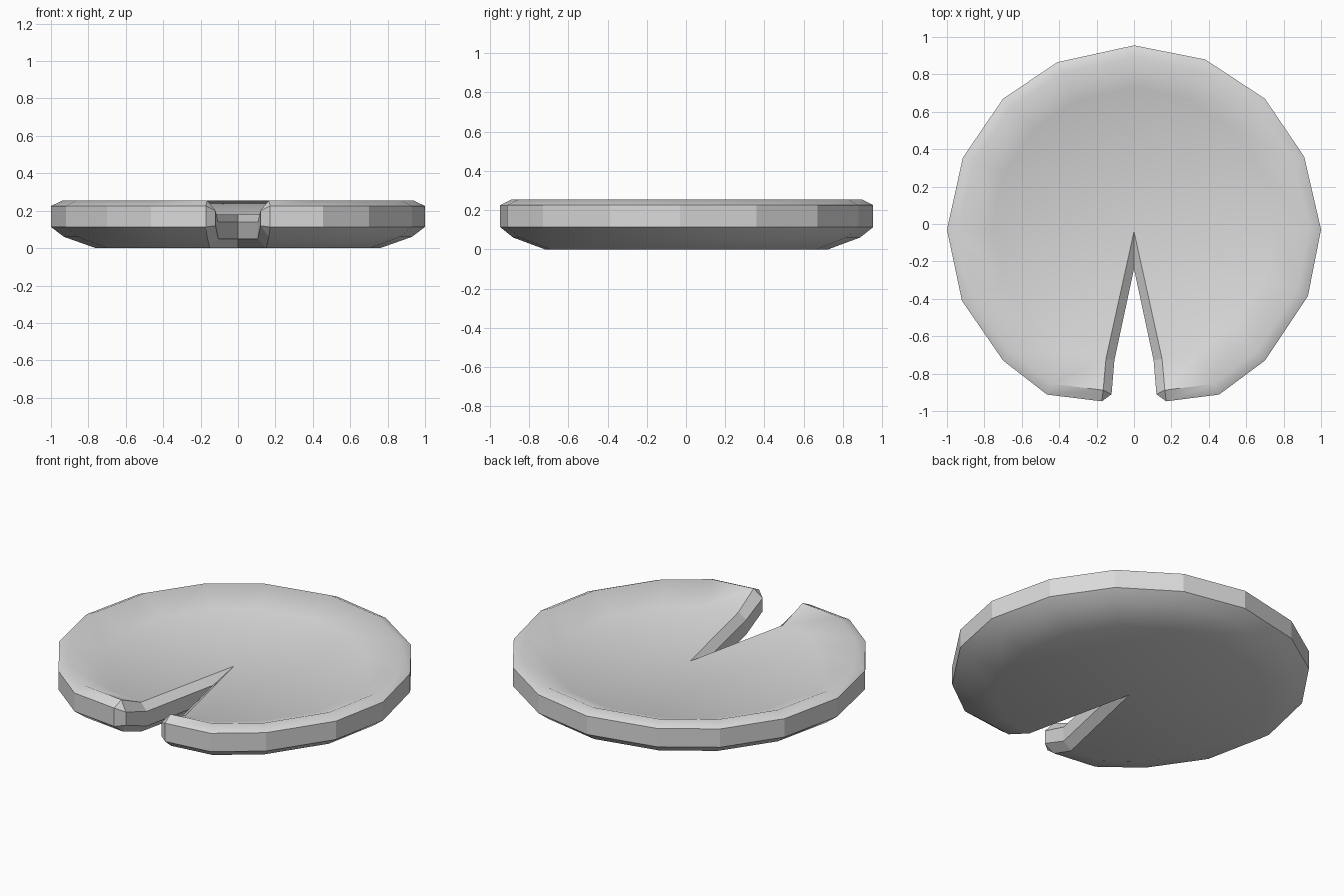
import bpy
import bmesh
import math

cube = bpy.data.objects.get("Cube")
if cube:
    bpy.data.objects.remove(cube, do_unlink=True)

# Plain grey material
grey = bpy.data.materials.new("light_grey")
grey.use_nodes = True
colour = (0.7, 0.7, 0.7, 1)
grey.diffuse_color = colour
grey.node_tree.nodes["Principled BSDF"].inputs["Base Color"].default_value = colour

# Rim outline, running round the back from one notch corner to the other
outline = [(.455, -.912), (.70, -.73), (.93, -.385), (1, -.03), (.91, .36),
           (.70, .67), (.38, .88), (0, .955), (-.41, .865), (-.70, .67),
           (-.915, .355), (-1, -.03), (-.92, -.41), (-.70, -.73), (-.465, -.912)]
corner_y = -.948

# Rings from the flat underside over the lip to the sunken top:
# scale, height, notch half width
rings = [(.76, 0, .15), (.93, .06, .165), (1, .113, .172),
         (1, .225, .172), (.937, .255, .165), (.76, .18, .15)]

bm = bmesh.new()
loops = []
for scale, z, half in rings:
    points = [(half, corner_y * scale)]
    points += [(x * scale, y * scale) for x, y in outline]
    points.append((-half, corner_y * scale))
    loops.append([bm.verts.new((x, y, z)) for x, y in points])

# Rounded shoulders stay smooth, the upright rim is faceted
for level, (low, high) in enumerate(zip(loops, loops[1:])):
    for i in range(len(low) - 1):
        face = bm.faces.new((low[i], low[i + 1], high[i + 1], high[i]))
        face.smooth = level != 2

# Inner end of the notch, with the flat underside and sunken top
apex_bottom = bm.verts.new((0, -.04, 0))
apex_low = bm.verts.new((0, -.24, .05))
apex_high = bm.verts.new((0, -.24, .14))
apex_top = bm.verts.new((0, -.04, .18))
bm.faces.new(loops[0] + [apex_bottom]).smooth = True
bm.faces.new(loops[-1] + [apex_top]).smooth = True

# Notch walls, chamfered above and below, with pointed tips, on both sides
for side, end in ((1, 0), (-1, -1)):
    b1, b2, b3, t3, t2, t1 = [loop[end] for loop in loops]
    bend_high = bm.verts.new((side * .105, -.73, .14))
    bend_low = bm.verts.new((side * .105, -.73, .05))
    tip_low = bm.verts.new((side * .12, -.91, .12))
    tip_high = bm.verts.new((side * .12, -.91, .20))
    for wall in ((apex_top, apex_high, bend_high, t1),
                 (t1, bend_high, tip_high, t2),
                 (t2, tip_high, t3), (t3, tip_high, tip_low, b3),
                 (apex_high, apex_low, bend_low, bend_high),
                 (bend_high, bend_low, tip_low, tip_high),
                 (b3, tip_low, b2), (b2, tip_low, bend_low, b1),
                 (b1, bend_low, apex_low, apex_bottom)):
        bm.faces.new(wall)

# Crisp edges wherever the surface turns strongly, but a soft lip round the top
bmesh.ops.recalc_face_normals(bm, faces=bm.faces)
for edge in bm.edges:
    edge.smooth = edge.calc_face_angle(0) < math.radians(38)
lip = loops[4]
for start, stop in zip(lip[1:-2], lip[2:-1]):
    bm.edges.get((start, stop)).smooth = True

mesh = bpy.data.meshes.new("notched_pad")
bm.to_mesh(mesh)
bm.free()
mesh.materials.append(grey)
pad = bpy.data.objects.new("notched_pad", mesh)
bpy.context.collection.objects.link(pad)
